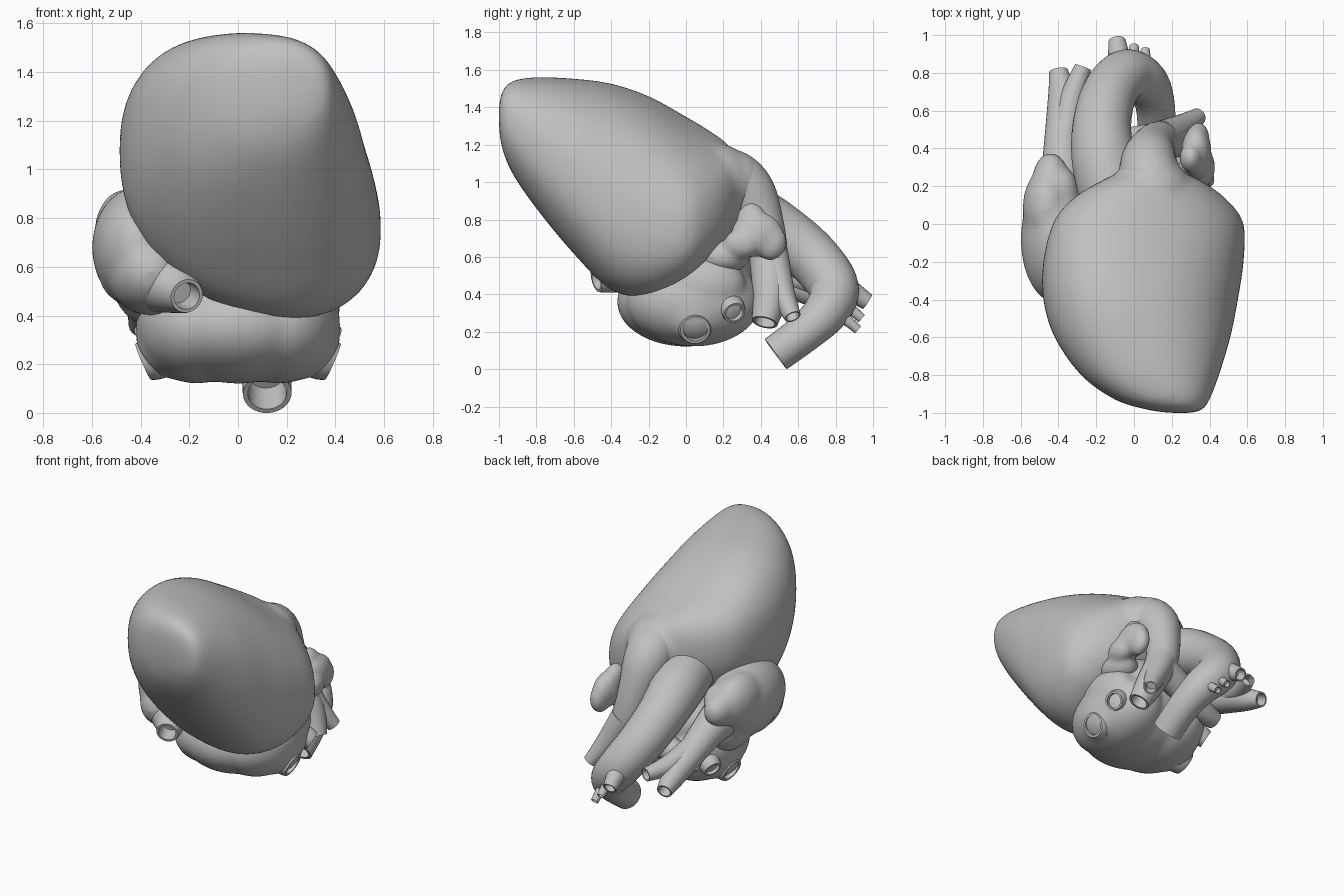
import bpy
import bmesh
from math import cos, sin, pi
from mathutils import Vector, Matrix

cube = bpy.data.objects.get("Cube")
if cube:
    bpy.data.objects.remove(cube)

GREY = (.53, .53, .53, 1)
mat = bpy.data.materials.new("tissue grey")
mat.use_nodes = True
mat.diffuse_color = GREY
bsdf = mat.node_tree.nodes["Principled BSDF"]
bsdf.inputs["Base Color"].default_value = GREY
bsdf.inputs["Roughness"].default_value = .6


def finish(name, bm, angle):
    """Turn a bmesh into a smooth-shaded grey object."""
    bmesh.ops.recalc_face_normals(bm, faces=bm.faces)
    mesh = bpy.data.meshes.new(name)
    bm.to_mesh(mesh)
    bm.free()
    mesh.materials.append(mat)
    ob = bpy.data.objects.new(name, mesh)
    bpy.context.collection.objects.link(ob)
    bpy.ops.object.select_all(action="DESELECT")
    ob.select_set(True)
    bpy.context.view_layer.objects.active = ob
    bpy.ops.object.shade_smooth_by_angle(angle=angle)
    return ob


def spline(keys, steps):
    """Catmull-Rom through rows of numbers."""
    out = []
    padded = [keys[0], *keys, keys[-1]]
    for rows in zip(padded, padded[1:], padded[2:], padded[3:]):
        for step in range(steps):
            t = step / steps
            out.append([b + t * (c - a + t * (2 * a - 5 * b + 4 * c - d
                                              + t * (3 * b - a - 3 * c + d))) / 2
                        for a, b, c, d in zip(*rows)])
    return out + [list(keys[-1])]


def skin(bm, rings):
    """Bridge rings of points and cap both ends."""
    loops = [[bm.verts.new(point) for point in ring] for ring in rings]
    for lower, upper in zip(loops, loops[1:]):
        for i in range(len(lower)):
            bm.faces.new((lower[i - 1], lower[i], upper[i], upper[i - 1]))
    bm.faces.new(loops[0])
    bm.faces.new(loops[-1])


def vessel(name, *keys, sides=28):
    """Tube through (x, y, z, radius) keys, with a hollow, thick-walled end."""
    rows = spline(keys, 7)
    points = [Vector(row[:3]) for row in rows]
    radii = [row[3] for row in rows]
    tangent = (points[1] - points[0]).normalized()
    side = tangent.orthogonal().normalized()

    def ring(centre, radius):
        up = tangent.cross(side)
        angles = [2 * pi * k / sides for k in range(sides)]
        return [centre + (side * cos(a) + up * sin(a)) * radius for a in angles]

    rings = []
    for i, (point, radius) in enumerate(zip(points, radii)):
        ahead = points[min(i + 1, len(points) - 1)]
        new = (ahead - points[max(i - 1, 0)]).normalized()
        side = tangent.rotation_difference(new) @ side
        tangent = new
        rings.append(ring(point, radius))
    rings.append(ring(point, radius * .8))
    rings.append(ring(point - tangent * radius * 1.4, radius * .76))
    bm = bmesh.new()
    skin(bm, rings)
    return finish(name, bm, .9)


def blob(name, lumps, rings=(), voxel=.02):
    """Fuse ellipsoids (centre, radii) and an optional loft into one soft form."""
    bm = bmesh.new()
    if rings:
        skin(bm, rings)
    for centre, radii in lumps:
        placing = Matrix.Translation(centre) @ Matrix.Diagonal((*radii, 1))
        bmesh.ops.create_icosphere(bm, subdivisions=4, radius=1, matrix=placing)
    ob = finish(name, bm, pi)
    fuse = ob.modifiers.new("fuse", "REMESH")
    fuse.mode = "VOXEL"
    fuse.voxel_size = voxel
    fuse.use_smooth_shade = True
    soften = ob.modifiers.new("soften", "SMOOTH")
    soften.factor = .5
    soften.iterations = 10


def slice_ring(y, left, right, bottom, top, tilt, sides=72):
    """Rounded cross-section of the ventricles, sheared down toward +x."""
    half_width, half_height = (right - left) / 2, (top - bottom) / 2
    upright = (half_height ** 2 - tilt ** 2) ** .5
    ring = []
    for k in range(sides):
        c, s = cos(2 * pi * k / sides), sin(2 * pi * k / sides)
        fat = (abs(c) ** 2.3 + abs(s) ** 2.3) ** (-1 / 2.3)
        ring.append(((left + right) / 2 + half_width * c * fat, y,
                     (bottom + top) / 2 + upright * s * fat - tilt * c))
    return ring


# Ventricles: slices along y as (y, left, right, bottom, top, tilt)
slices = [
    (-1, .2, .3, 1.3, 1.4, 0), (-.985, .08, .36, 1.19, 1.48, 0),
    (-.93, -.1, .4, 1.05, 1.54, 0), (-.8, -.28, .45, .86, 1.56, .02),
    (-.6, -.42, .51, .62, 1.55, .06), (-.4, -.48, .55, .43, 1.52, .11),
    (-.2, -.48, .58, .4, 1.45, .15), (0, -.43, .58, .49, 1.34, .16),
    (.12, -.34, .5, .59, 1.27, .13), (.22, -.19, .37, .7, 1.2, .08),
    (.3, 0, .2, .85, 1.1, 0)]
# The outflow lumps blend the ventricles into the pulmonary trunk
outflow = [((.09, .15, 1), (.22, .22, .21)), ((.09, .25, 1), (.16, .17, .17))]
blob("ventricles", outflow, [slice_ring(*row) for row in spline(slices, 6)])

# Left atrium: a broad chamber with matching lumps on both sides
chamber = [((0, 0, .36), (.36, .37, .24)), ((0, .14, .55), (.35, .24, .2)),
           ((.3, .1, .45), (.12, .22, .16))]
for sign in (-1, 1):
    chamber += [((sign * .17, .04, .36), (.25, .36, .24)),
                ((sign * .27, .04, .31), (.15, .2, .17)),
                ((sign * .27, .2, .34), (.12, .12, .11))]
blob("left_atrium", chamber)

# Right atrium with its auricle reaching back
blob("right_atrium", [
    ((-.41, -.08, .68), (.19, .34, .25)), ((-.36, -.2, .58), (.18, .26, .18)),
    ((-.34, .05, .55), (.18, .2, .2)), ((-.46, .08, .74), (.13, .22, .18)),
    ((-.44, .22, .73), (.1, .16, .12)), ((-.39, .16, .76), (.1, .15, .11))])

# Left auricle: a flattened flap beside the pulmonary trunk
blob("left_auricle", [
    ((.33, .38, .72), (.08, .14, .12)), ((.3, .35, .8), (.06, .08, .09)),
    ((.34, .45, .68), (.06, .09, .1)), ((.37, .3, .67), (.06, .1, .08)),
    ((.29, .2, .6), (.11, .14, .09))], voxel=.015)

# Pulmonary trunk and its branches
vessel("pulmonary_trunk",
       (.09, .15, 1.03, .15), (.08, .25, 1.01, .16), (.08, .34, .93, .145),
       (.1, .41, .77, .115), (.14, .44, .6, .105), (.24, .45, .4, .095),
       (.31, .42, .25, .07))
vessel("left_pulmonary_branch",
       (.15, .46, .6, .09), (.25, .51, .42, .07), (.34, .57, .28, .045))
vessel("right_pulmonary_artery",
       (.14, .44, .57, .1), (-.2, .4, .42, .08), (-.36, .38, .38, .06))

# Aorta with the arch vessels
vessel("aorta",
       (-.12, .15, .87, .17), (-.16, .34, .82, .17), (-.17, .52, .72, .155),
       (-.13, .69, .58, .145), (-.04, .79, .43, .135), (.06, .75, .31, .12),
       (.11, .64, .2, .105), (.12, .48, .08, .1))
vessel("arch_vessel_large",
       (-.07, .8, .45, .09), (-.08, .89, .41, .06), (-.09, .97, .36, .045), sides=20)
for label, x, y, z in (("middle", 0, .94, .27), ("small", .06, .92, .21)):
    vessel("arch_vessel_" + label, (x, y - .15, z + .11, .045),
           (x, y - .06, z + .05, .03), (x, y, z, .025), sides=16)

# Great veins
vessel("superior_vena_cava",
       (-.38, .1, .64, .14), (-.38, .3, .58, .11), (-.38, .5, .49, .09),
       (-.38, .68, .41, .075), (-.4, .81, .36, .05))
vessel("vena_cava_branch",
       (-.37, .45, .53, .075), (-.33, .66, .47, .065), (-.27, .83, .45, .045), sides=20)
vessel("inferior_vena_cava",
       (-.4, -.1, .62, .19), (-.31, -.3, .55, .145), (-.24, -.41, .5, .095),
       (-.21, -.48, .48, .07))

# Pulmonary veins opening on both sides of the left atrium
for side_name, sign in (("left", 1), ("right", -1)):
    for place, y, z, radius in (("front", .05, .21, .08), ("back", .26, .3, .06)):
        root = (sign * .2, y * .6, .34, radius * 1.8)
        neck = (sign * .33, y * .9, z + .03, radius * 1.3)
        vessel(side_name + "_" + place + "_pulmonary_vein",
               root, neck, (sign * .39, y, z, radius))
